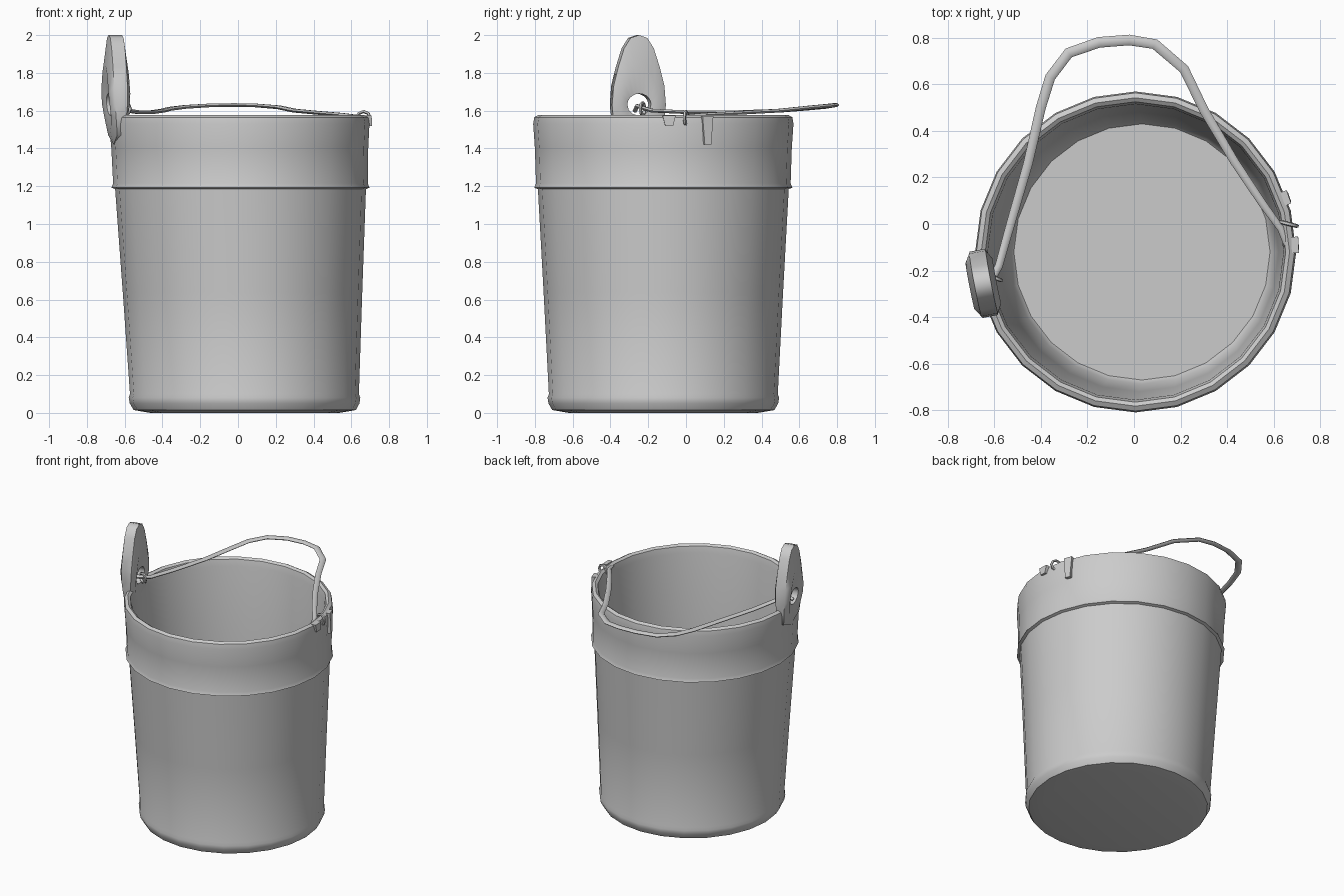
import bpy, bmesh, math
from mathutils import Vector

if "Cube" in bpy.data.objects:
    bpy.data.objects.remove(bpy.data.objects["Cube"])

CY = -0.12                      # bucket axis in y


def axis_x(z):                  # the bucket leans very slightly to the left
    return 0.036 - 0.019 * z


def finish(bm, name, angle=40):
    bmesh.ops.recalc_face_normals(bm, faces=bm.faces)
    me = bpy.data.meshes.new(name)
    bm.to_mesh(me)
    bm.free()
    ob = bpy.data.objects.new(name, me)
    bpy.context.collection.objects.link(ob)
    bpy.ops.object.select_all(action='DESELECT')
    ob.select_set(True)
    bpy.context.view_layer.objects.active = ob
    bpy.ops.object.shade_smooth_by_angle(angle=math.radians(angle))
    return ob


def bridge(bm, a, b):
    n = len(a)
    for i in range(n):
        j = (i + 1) % n
        bm.faces.new((a[i], a[j], b[j], b[i]))


def lathe(name, profile, n=24, closed=False):
    bm = bmesh.new()
    rings = []
    for r, z in profile:
        rings.append([bm.verts.new((axis_x(z) + r * math.cos(2 * math.pi * i / n),
                                    CY + r * math.sin(2 * math.pi * i / n), z))
                      for i in range(n)])
    for a, b in zip(rings, rings[1:]):
        bridge(bm, a, b)
    if closed:
        bridge(bm, rings[-1], rings[0])
    else:
        bm.faces.new(rings[0])
        bm.faces.new(rings[-1])
    return finish(bm, name)


def sweep(name, path, w, h, ref=(0, 0, 1), sides=6, loop=False):
    pts = [Vector(p) for p in path]
    ref = Vector(ref).normalized()
    n = len(pts)
    bm = bmesh.new()
    rings = []
    for i, p in enumerate(pts):
        a = pts[(i - 1) % n] if loop else pts[max(i - 1, 0)]
        b = pts[(i + 1) % n] if loop else pts[min(i + 1, n - 1)]
        t = (b - a).normalized()
        side = t.cross(ref).normalized()
        up = side.cross(t)
        rw = w(i / (n - 1))
        rings.append([bm.verts.new(p + side * rw * math.cos(k) + up * h * math.sin(k))
                      for k in (2 * math.pi * s / sides for s in range(sides))])
    for a, b in zip(rings, rings[1:]):
        bridge(bm, a, b)
    if loop:
        bridge(bm, rings[-1], rings[0])
    else:
        bm.faces.new(rings[0])
        bm.faces.new(rings[-1])
    return finish(bm, name, 70)


# Bucket shell: base, wall, collar band, rounded rim, inside wall, floor
lathe("bucket_body", [
    (0.50, 0.0), (0.588, 0.015), (0.608, 0.05), (0.613, 0.08), (0.606, 0.10),
    (0.634, 0.64), (0.664, 1.185), (0.683, 1.192), (0.674, 1.215), (0.680, 1.40),
    (0.689, 1.53), (0.683, 1.565), (0.662, 1.577), (0.645, 1.565), (0.635, 1.52),
    (0.60, 0.80), (0.567, 0.12), (0.55, 0.10)])

# Upright ear with finger hole, standing on the left of the rim
half = [(0.145, 1.63), (0.137, 1.73), (0.112, 1.83), (0.080, 1.93), (0.045, 1.985)]
low = [(0.138, 1.56), (0.125, 1.47)]
outline = (half + [(0, 2.0)] + [(-t, z) for t, z in reversed(half)]
           + [(-t, z) for t, z in low] + [(0, 1.42)] + list(reversed(low)))
hole = []
for i in range(16):
    a = math.pi * (i / 10 if i <= 10 else 1 + (i - 10) / 6)
    hole.append((0.064 * math.cos(a), 1.632 + 0.058 * math.sin(a)))
mid = [((a[0] + b[0]) / 2, (a[1] + b[1]) / 2) for a, b in zip(outline, hole)]
ang = math.radians(11)
out_dir = Vector((-math.cos(ang), -math.sin(ang), 0))
tan_dir = Vector((-math.sin(ang), math.cos(ang), 0))
bm = bmesh.new()


def ear_loop(pts, depth):
    loop = []
    for t, z in pts:
        k = max(0.0, min(1.0, (z - 1.42) / 0.25))       # thinner inside the wall
        lean = 0.012 * (z - 1.6)
        pos = Vector((-0.645, -0.255, z)) + tan_dir * t
        loop.append(bm.verts.new(pos + out_dir * (lean + depth * (0.45 + 0.55 * k))))
    return loop


loops = [ear_loop(p, d) for p, d in ((outline, 0.036), (mid, 0.06), (hole, 0.042),
                                     (hole, -0.042), (mid, -0.058), (outline, -0.036))]
for a, b in zip(loops, loops[1:] + loops[:1]):
    bridge(bm, a, b)
finish(bm, "ear_handle", 60)

# Bail handle folded back over the rim
bail = [(-0.67, -0.27, 1.60), (-0.62, -0.26, 1.625), (-0.58, -0.18, 1.60), (-0.53, 0.0, 1.592),
        (-0.455, 0.26, 1.592), (-0.40, 0.50, 1.60), (-0.36, 0.63, 1.61), (-0.28, 0.735, 1.62),
        (-0.15, 0.78, 1.628), (-0.02, 0.79, 1.63), (0.09, 0.772, 1.628), (0.215, 0.665, 1.618),
        (0.30, 0.49, 1.60), (0.43, 0.27, 1.588), (0.55, 0.09, 1.578), (0.63, -0.02, 1.568),
        (0.66, -0.10, 1.555)]
sweep("bail_handle", bail, lambda f: 0.013 + 0.010 * math.sin(math.pi * f), 0.011)

# Wire eyes holding the bail ends
for name, c, ref, r in (("left_eye", (-0.60, -0.23, 1.61), (0.4, 1, 0), 0.032),
                        ("right_eye", (0.665, 0.0, 1.56), (0.25, 1, 0), 0.036)):
    n = Vector(ref).normalized()
    u = n.cross(Vector((0, 0, 1)))
    pts = [Vector(c) + r * (u * math.cos(k) + Vector((0, 0, 1)) * math.sin(k))
           for k in (2 * math.pi * i / 8 for i in range(8))]
    sweep(name, pts, lambda f: 0.009, 0.009, n, 5, True)

# Small lugs on the right of the rim
for name, y, z0, z1, w, d in (("rim_lug", 0.11, 1.42, 1.57, 0.03, 0.028),
                              ("rim_clip", -0.09, 1.52, 1.575, 0.035, 0.03)):
    bm = bmesh.new()
    r = bmesh.ops.create_cube(bm, size=1)
    a = math.asin((y - CY) / 0.68)
    o = Vector((math.cos(a), math.sin(a), 0))
    t = Vector((-o.y, o.x, 0))
    for v in r["verts"]:
        low_end = v.co.z < 0
        zz = z0 if low_end else z1
        v.co = (Vector((axis_x(zz), CY, zz)) + o * (0.686 + v.co.x * d)
                + t * v.co.y * 2 * w * (0.6 if low_end else 1))
    finish(bm, name, 30)
